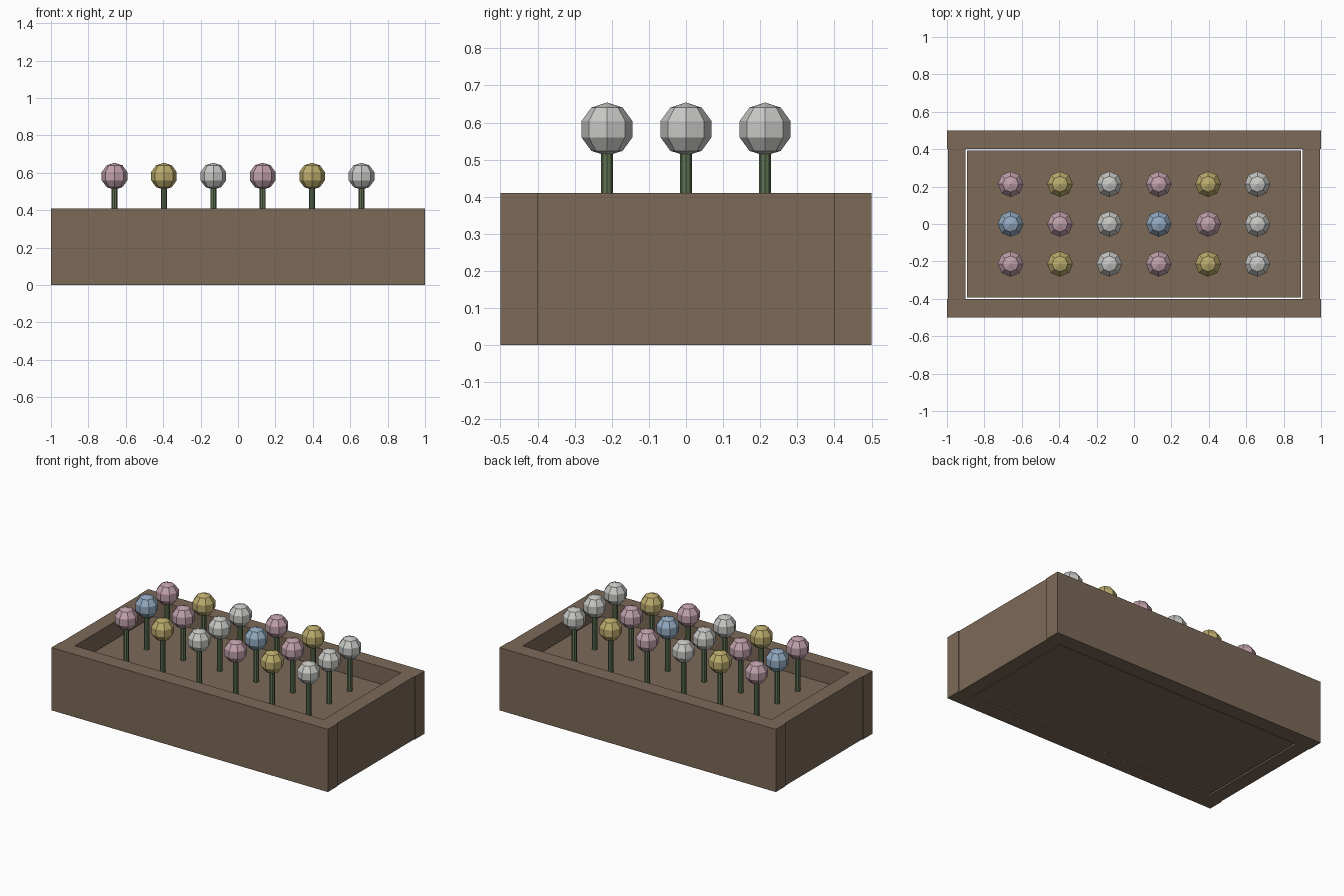
import bpy

if "Cube" in bpy.data.objects:
    bpy.data.objects.remove(bpy.data.objects["Cube"])

def material(name, rgb):
    m = bpy.data.materials.new(name)
    m.diffuse_color = (*rgb, 1)
    m.use_nodes = True
    m.node_tree.nodes["Principled BSDF"].inputs["Base Color"].default_value = m.diffuse_color
    return m

BROWN = material("brown wood", (0.20, 0.142, 0.097))
GREEN = material("stem green", (0.115, 0.17, 0.085))
PINK = material("pink petal", (0.53, 0.35, 0.41))
YELLOW = material("yellow petal", (0.50, 0.41, 0.15))
WHITE = material("white petal", (0.57, 0.57, 0.56))
BLUE = material("blue petal", (0.29, 0.40, 0.53))

def finish(name, mat):
    ob = bpy.context.object
    ob.name = name
    ob.data.materials.append(mat)
    return ob

def box(name, lo, hi, mat):
    centre = [(a + b) / 2 for a, b in zip(lo, hi)]
    bpy.ops.mesh.primitive_cube_add(size=1, location=centre)
    ob = finish(name, mat)
    ob.scale = [b - a for a, b in zip(lo, hi)]
    return ob

# Planter boards: long front and back, short ends fitted between them
H, T = 0.41, 0.10
box("front_board", (-1, -0.5, 0), (1, -0.5 + T, H), BROWN)
box("back_board", (-1, 0.5 - T, 0), (1, 0.5, H), BROWN)
box("left_board", (-0.995, -0.4, 0), (-0.9, 0.4, H), BROWN)
box("right_board", (0.9, -0.4, 0), (0.995, 0.4, H), BROWN)

# Soil block with a narrow gap to the boards
SOIL = 0.30
box("soil", (-0.892, -0.393, 0.003), (0.892, 0.393, SOIL), BROWN)

# Flowers: three rows of six, colours repeating every three
rows = {-0.213: (PINK, YELLOW, WHITE),
        0.0: (BLUE, PINK, WHITE),
        0.213: (PINK, YELLOW, WHITE)}
for y, colours in rows.items():
    for i in range(6):
        x = (i - 2.5) * 0.264
        bottom, top = SOIL - 0.01, 0.53
        bpy.ops.mesh.primitive_cylinder_add(
            vertices=8, radius=0.016, depth=top - bottom,
            location=(x, y, (top + bottom) / 2))
        finish("stem", GREEN)
        bpy.ops.mesh.primitive_uv_sphere_add(
            segments=8, ring_count=5, radius=0.072, location=(x, y, 0.582))
        finish("flower_head", colours[i % 3])
